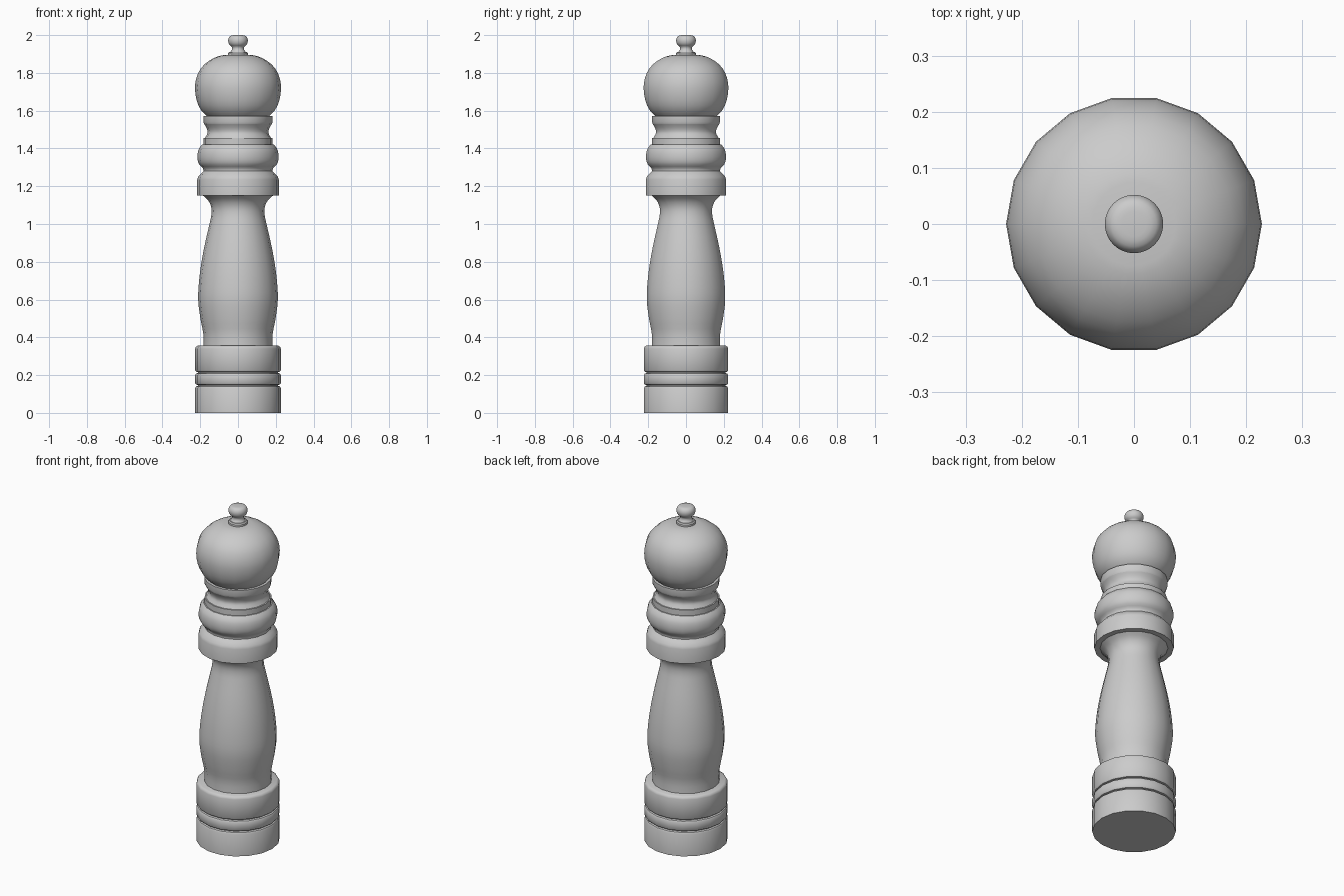
import bpy, bmesh, math


def smooth_profile(pts, steps):
    """Catmull-Rom curve through (radius, z) points."""
    if steps < 2:
        return pts
    out = []
    for i in range(len(pts) - 1):
        a, b, c, d = pts[max(i - 1, 0)], pts[i], pts[i + 1], pts[min(i + 2, len(pts) - 1)]
        for s in range(steps):
            t = s / steps
            out.append(tuple(0.5 * (2 * q + (r - p) * t + (2 * p - 5 * q + 4 * r - u) * t**2
                                    + (3 * q - p - 3 * r + u) * t**3)
                             for p, q, r, u in zip(a, b, c, d)))
    return out + [pts[-1]]


def lathe(name, pts, steps=1, sides=18):
    """Turn a profile around z and close both ends."""
    bm = bmesh.new()
    rings = []
    for r, z in smooth_profile(pts, steps):
        rings.append([bm.verts.new((r * math.cos(2 * math.pi * k / sides),
                                    r * math.sin(2 * math.pi * k / sides), z))
                      for k in range(sides)])
    for lo, hi in zip(rings, rings[1:]):
        for k in range(sides):
            n = (k + 1) % sides
            bm.faces.new((lo[k], lo[n], hi[n], hi[k]))
    bm.faces.new(rings[0][::-1])
    bm.faces.new(rings[-1])
    mesh = bpy.data.meshes.new(name)
    bm.to_mesh(mesh)
    bm.free()
    obj = bpy.data.objects.new(name, mesh)
    bpy.context.collection.objects.link(obj)
    bpy.ops.object.select_all(action='DESELECT')
    obj.select_set(True)
    bpy.context.view_layer.objects.active = obj
    bpy.ops.object.shade_smooth_by_angle(angle=math.radians(40))
    return obj


# Grooved foot
lathe("base", [(0.227, 0), (0.227, 0.13), (0.222, 0.14), (0.212, 0.143), (0.212, 0.148),
               (0.222, 0.15), (0.227, 0.157), (0.227, 0.2), (0.222, 0.208), (0.212, 0.211),
               (0.212, 0.216), (0.222, 0.218), (0.227, 0.226), (0.227, 0.34),
               (0.223, 0.35), (0.213, 0.356)])

# Waisted grip
lathe("body", [(0.184, 0.35), (0.184, 0.42), (0.199, 0.5), (0.211, 0.6), (0.206, 0.7),
               (0.193, 0.8), (0.174, 0.9), (0.151, 1.0), (0.141, 1.05), (0.142, 1.09),
               (0.158, 1.125), (0.187, 1.152)], 3)

# Wide collar and rounded bead above it
lathe("collar", [(0.216, 1.15), (0.216, 1.235), (0.211, 1.25), (0.196, 1.267), (0.183, 1.28)])
lathe("bead", [(0.183, 1.278), (0.186, 1.295), (0.205, 1.315), (0.214, 1.34), (0.214, 1.372),
               (0.206, 1.4), (0.188, 1.422)], 2)

# Upper neck with a cove between two bands
lathe("neck_band", [(0.182, 1.42), (0.182, 1.455)])
lathe("neck_cove", [(0.175, 1.455), (0.164, 1.475), (0.161, 1.49), (0.167, 1.51),
                    (0.179, 1.53)], 2)
lathe("neck_rim", [(0.179, 1.53), (0.183, 1.54), (0.183, 1.573)])

# Round head
lathe("head", [(0.166, 1.572), (0.197, 1.605), (0.219, 1.655), (0.228, 1.72), (0.22, 1.775),
               (0.196, 1.825), (0.155, 1.863), (0.11, 1.886), (0.075, 1.894)], 2)

# Turned knob
lathe("knob_foot", [(0.052, 1.888), (0.052, 1.905), (0.046, 1.911)], sides=32)
lathe("knob", [(0.042, 1.909), (0.033, 1.922), (0.033, 1.938), (0.046, 1.95), (0.052, 1.967),
               (0.05, 1.983), (0.04, 1.996), (0.022, 2.0)], 2, 32)
